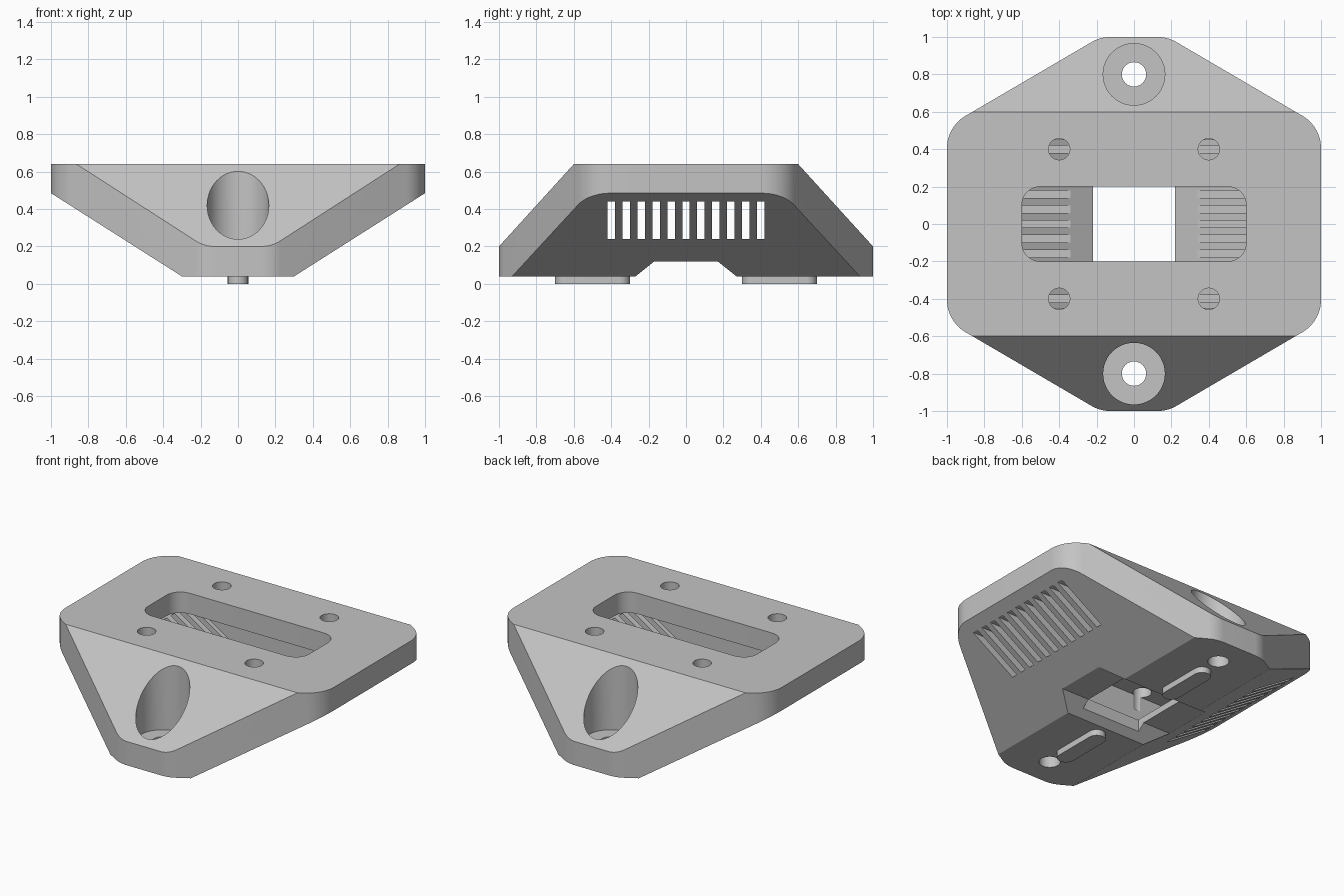
import bpy, bmesh, math
from mathutils import Vector

cube = bpy.data.objects.get("Cube")
if cube:
    bpy.data.objects.remove(cube, do_unlink=True)

grey = bpy.data.materials.new("light grey")
grey.use_nodes = True
grey.diffuse_color = (0.55, 0.55, 0.55, 1)
grey.node_tree.nodes["Principled BSDF"].inputs["Base Color"].default_value = grey.diffuse_color


def rounded(points, radius, steps=10):
    """Replace every corner of a convex outline with an arc."""
    out = []
    pts = [Vector(p) for p in points]
    for i, p in enumerate(pts):
        a = (pts[i - 1] - p).normalized()
        b = (pts[(i + 1) % len(pts)] - p).normalized()
        half = a.angle(b) / 2
        centre = p + (a + b).normalized() * radius / math.sin(half)
        start = p + a * radius / math.tan(half) - centre
        end = p + b * radius / math.tan(half) - centre
        sweep = start.angle_signed(end)
        for k in range(steps + 1):
            t = -sweep * k / steps
            out.append(centre + Vector((start.x * math.cos(t) - start.y * math.sin(t),
                                        start.x * math.sin(t) + start.y * math.cos(t))))
    return out


def circle(x, y, r, n=48):
    return [(x + r * math.cos(math.tau * i / n), y + r * math.sin(math.tau * i / n)) for i in range(n)]


def rect(x, y, hx, hy):
    return [(x - hx, y - hy), (x + hx, y - hy), (x + hx, y + hy), (x - hx, y + hy)]


def mirrored(half):
    """Close a symmetric outline from its positive half."""
    return half + [(-u, v) for u, v in reversed(half)]


def prism(name, outline, axis, lo, hi):
    """Extrude a 2D outline along the x, y or z axis."""
    place = {"x": lambda u, v, w: (w, u, v),
             "y": lambda u, v, w: (u, w, v),
             "z": lambda u, v, w: (u, v, w)}[axis]
    bm = bmesh.new()
    face = bm.faces.new([bm.verts.new(place(u, v, lo)) for u, v in outline])
    ext = bmesh.ops.extrude_face_region(bm, geom=[face])
    moved = [g for g in ext["geom"] if isinstance(g, bmesh.types.BMVert)]
    bmesh.ops.translate(bm, verts=moved, vec=place(0, 0, hi - lo))
    bmesh.ops.recalc_face_normals(bm, faces=bm.faces)
    mesh = bpy.data.meshes.new(name)
    bm.to_mesh(mesh)
    bm.free()
    mesh.materials.append(grey)
    ob = bpy.data.objects.new(name, mesh)
    bpy.context.collection.objects.link(ob)
    return ob


def select(ob):
    bpy.ops.object.select_all(action="DESELECT")
    ob.select_set(True)
    bpy.context.view_layer.objects.active = ob


def combine(ob, tool, operation="DIFFERENCE"):
    mod = ob.modifiers.new(operation.lower(), "BOOLEAN")
    mod.operation, mod.object, mod.solver = operation, tool, "EXACT"
    select(ob)
    bpy.ops.object.modifier_apply(modifier=mod.name)
    bpy.data.objects.remove(tool, do_unlink=True)


# Body: rounded six-sided plan trimmed by a V underside and sloped ends
plan = rounded([(0.18, -1), (1, -0.52), (1, 0.52), (0.18, 1),
                (-0.18, 1), (-1, 0.52), (-1, -0.52), (-0.18, -1)], 0.2)
body = prism("mount_body", plan, "z", 0, 0.64)
combine(body, prism("underside", mirrored([(0.3, 0.04), (1.2, 0.612), (1.2, 0.8)]),
                    "y", -1.2, 1.2), "INTERSECT")
combine(body, prism("end_slopes", mirrored([(1.2, -0.1), (1.2, -0.02), (0.55, 0.695)]),
                    "x", -1.2, 1.2), "INTERSECT")

# Inner chamber, top window and bottom opening
combine(body, prism("chamber", mirrored([(0.214, 0.16), (0.75, 0.5)]), "y", -0.45, 0.45))
combine(body, prism("window", rounded(rect(0, 0, 0.6, 0.2), 0.1), "z", 0.45, 0.8))
combine(body, prism("opening", rect(0, 0, 0.22, 0.22), "z", -0.1, 0.3))

# Cross notch under the body
combine(body, prism("notch", mirrored([(0.32, 0), (0.17, 0.12)]), "x", -1.2, 1.2))

# Vent slots through both sides
for i in range(-5, 6):
    combine(body, prism("vent", rect(i * 0.08, 0.34, 0.02, 0.1), "x", -1.2, 1.2))

# Screw holes in the top plate, and counterbored bolt holes at the ends
for sy in (-1, 1):
    for sx in (-1, 1):
        combine(body, prism("screw_hole", circle(sx * 0.4, sy * 0.4, 0.057), "z", 0.4, 0.8))
    combine(body, prism("counterbore", circle(0, sy * 0.8, 0.165), "z", 0.16, 0.8))
    combine(body, prism("bolt_hole", circle(0, sy * 0.8, 0.065), "z", -0.1, 0.3))

# Rounded locating keys on the underside
keys = [prism(name, rounded(rect(0, y, 0.055, 0.2), 0.0545), "z", 0, 0.05)
        for name, y in (("front_key", -0.5), ("back_key", 0.5))]

for ob in [body] + keys:
    select(ob)
    bpy.ops.object.shade_smooth_by_angle(angle=math.radians(25))
